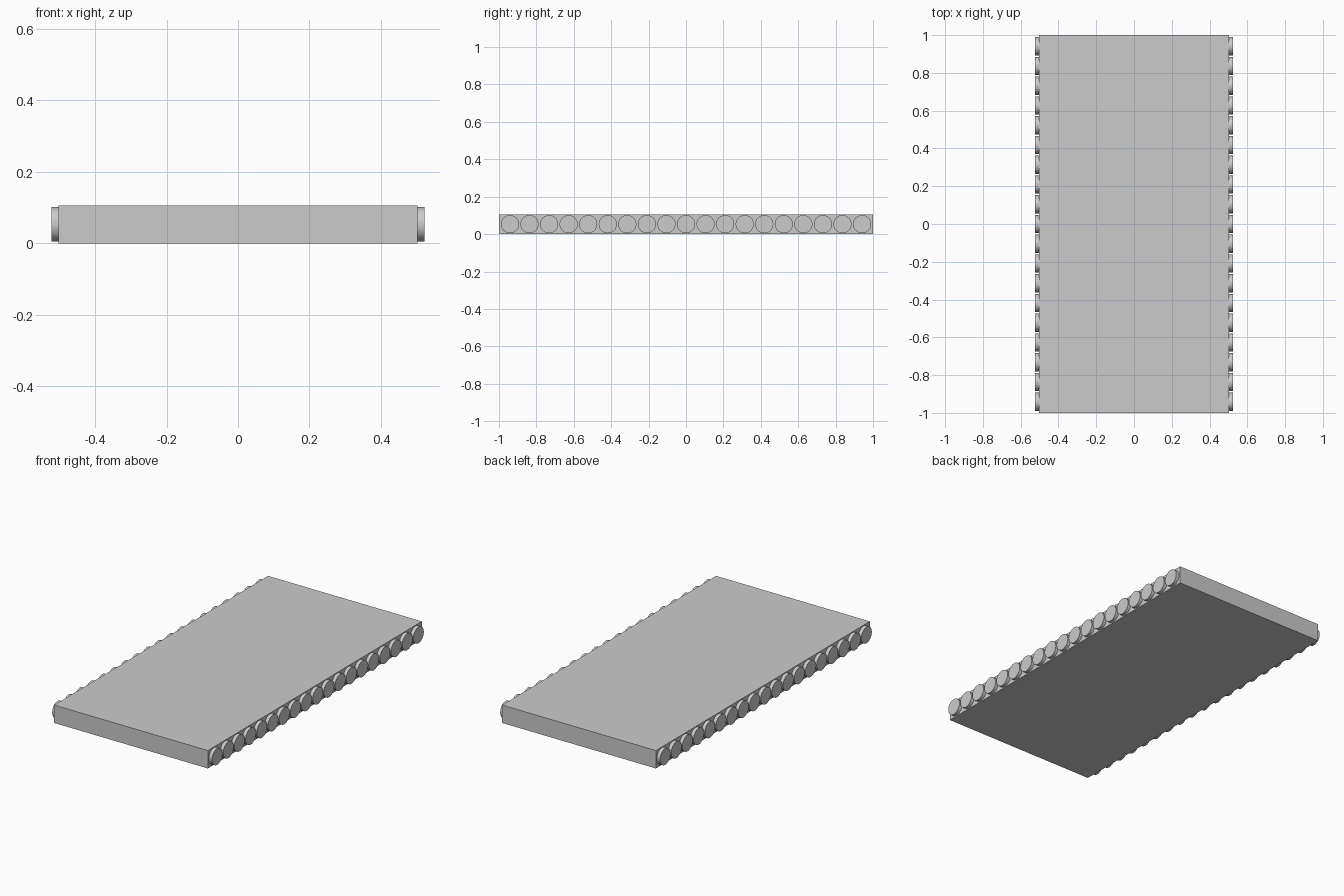
import bpy
import math

if "Cube" in bpy.data.objects:
    bpy.data.objects.remove(bpy.data.objects["Cube"])

HALF_W, HEIGHT = 0.503, 0.106       # slab half width and height
COUNT, PITCH = 19, 0.1046           # discs along each long side
RADIUS, DEPTH = 0.0485, 0.02        # disc size

# Main slab
bpy.ops.mesh.primitive_cube_add(size=1, location=(0, 0, HEIGHT / 2))
slab = bpy.context.object
slab.name = "slab"
slab.scale = (2 * HALF_W, 2, HEIGHT)
bpy.ops.object.transform_apply(location=False, rotation=False, scale=True)


# Round discs standing out from each long side
def side_disc(side, label, i):
    y = (i - (COUNT - 1) / 2) * PITCH
    bpy.ops.mesh.primitive_cylinder_add(
        vertices=32, radius=RADIUS, depth=DEPTH,
        location=(side * (HALF_W + DEPTH / 2), y, HEIGHT / 2),
        rotation=(0, math.pi / 2, 0))
    bpy.context.object.name = f"{label}_disc_{i + 1}"
    bpy.ops.object.shade_smooth_by_angle(angle=math.radians(30))


for side, label in ((-1, "left"), (1, "right")):
    for i in range(COUNT):
        side_disc(side, label, i)
